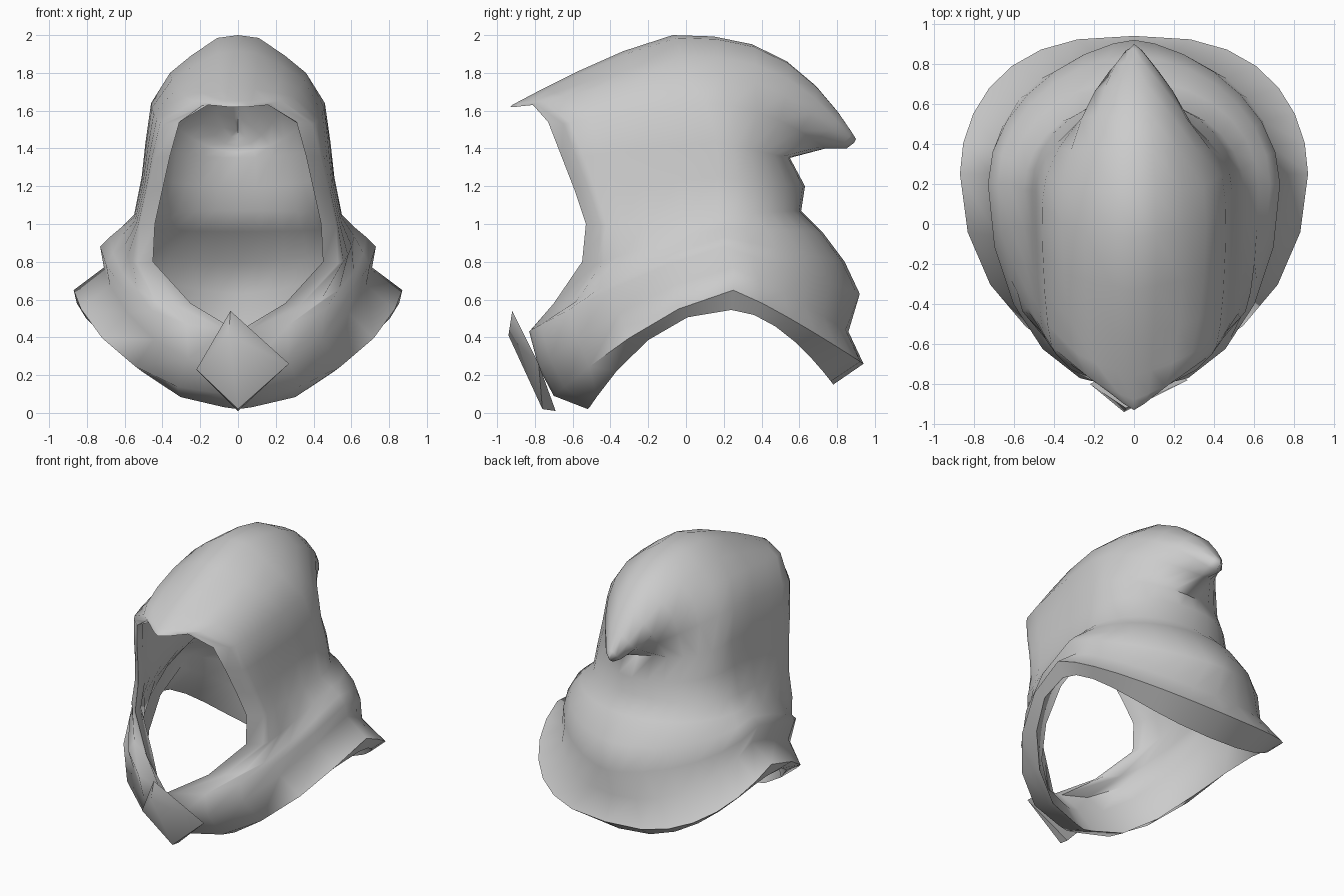
import bpy, bmesh
from math import sin, cos, pi

if "Cube" in bpy.data.objects:
    bpy.data.objects.remove(bpy.data.objects["Cube"])

cloth = bpy.data.materials.new("grey cloth")
cloth.diffuse_color = (0.6, 0.6, 0.6, 1)
cloth.use_nodes = True
cloth.node_tree.nodes["Principled BSDF"].inputs["Base Color"].default_value = cloth.diffuse_color


def finish(name, bm, angle):
    mesh = bpy.data.meshes.new(name)
    bm.to_mesh(mesh)
    bm.free()
    mesh.materials.append(cloth)
    ob = bpy.data.objects.new(name, mesh)
    bpy.context.collection.objects.link(ob)
    bpy.ops.object.select_all(action='DESELECT')
    ob.select_set(True)
    bpy.context.view_layer.objects.active = ob
    bpy.ops.object.shade_smooth_by_angle(angle=angle)
    return ob


# Hood levels, hem to crest: front point, widest side point, back (y, z), back taper, back drop
LEVELS = [
    ((0, -.52, .02), (.82, .24, .545), (.78, .15), .8, 1.8),  # turned-under hem
    ((0, -.70, .09), (.87, .25, .65), (.94, .26), .75, 1.15),  # hem edge
    ((0, -.78, .24), (.71, .25, .77), (.86, .43), .9, 1.1),
    ((0, -.83, .43), (.73, .20, .88), (.92, .63), 1.3, 1),    # shoulder
    ((.25, -.70, .58), (.68, .20, .93), (.84, .80), 1.1, 1),
    ((.45, -.55, .80), (.62, .20, .98), (.72, .96), 1, 1),
    ((.44, -.53, 1.0), (.55, .17, 1.05), (.61, 1.07), .9, 1),  # neck
    ((.40, -.59, 1.18), (.51, .17, 1.25), (.63, 1.20), 1, 1),
    ((.36, -.66, 1.36), (.49, .17, 1.43), (.55, 1.35), 1, 1),
    ((.31, -.73, 1.54), (.46, .10, 1.64), (.74, 1.40), 1.9, 2),
    ((.16, -.81, 1.63), (.36, .00, 1.80), (.85, 1.40), 1.3, 2.5),
    ((.10, -.86, 1.625), (.25, -.03, 1.89), (.89, 1.43), 1.2, 2.8),
    ((.05, -.90, 1.62), (.11, -.05, 1.985), (.90, 1.45), 1.1, 2.9),
    ((0, -.93, 1.62), (0, -.07, 2.0), (.90, 1.45), 1, 2.9),   # crest
]
FRONT, BACK = 5, 7


def level_points(f, s, b, taper, drop, rim=.08):
    pts = [f]
    # Bevelled rim beside the face opening
    if f[0] > .2:
        g = (f[0] + rim, f[1] + .08, f[2] - .01)
    else:
        g = (f[0] + (s[0] - f[0]) * .09, f[1] + .01, f[2] + .01)
    bend = 2.2 if f[2] < .05 else 1.45 if f[2] < .3 else 1.25
    for i in range(FRONT):
        a = i / FRONT * pi / 2
        k = cos(a)
        pts.append((g[0] + (s[0] - g[0]) * sin(a), s[1] + (g[1] - s[1]) * k,
                    s[2] + (g[2] - s[2]) * k ** bend))
    for i in range(BACK + 1):
        a = i / BACK * pi / 2
        k = sin(a)
        x = 0 if i == BACK else s[0] * cos(a) ** taper
        pts.append((x, s[1] + (b[0] - s[1]) * k, s[2] + (b[1] - s[2]) * k ** drop))
    return pts


def lining_level(i):
    # Inner layer: shares the hem and the face edge, sits inside the outer cloth elsewhere
    f, s, b, taper, drop = LEVELS[i]
    if i == 0:
        return LEVELS[0]
    if i == 2:
        f = (0, -.66, .24)
    upper = i > 8
    s = (max(0, s[0] - .07), s[1], s[2] - (.07 if upper else 0))
    b = (.47, 1.35 + .03 * (i - 8)) if upper else (b[0] - .10, b[1])
    return f, s, b, 1 if upper else taper, 2 if upper else drop, .01


def loft(bm, rows, flip):
    for side in (1, -1):
        grid = [[bm.verts.new((side * x, y, z)) for x, y, z in row] for row in rows]
        for lo, hi in zip(grid, grid[1:]):
            for i in range(FRONT + BACK + 1):
                quad = [lo[i], lo[i + 1], hi[i + 1], hi[i]]
                bm.faces.new(quad if (side > 0) != flip else quad[::-1])


# Hood and shoulder cape with an inner lining, both halves lofted through the levels
bm = bmesh.new()
loft(bm, [level_points(*lv) for lv in LEVELS], False)
loft(bm, [level_points(*lining_level(i)) for i in range(len(LEVELS)) if i != 1], True)
bmesh.ops.remove_doubles(bm, verts=bm.verts, dist=0.002)
finish("hood", bm, 1.4)

# Folded diamond clasp at the throat
bm = bmesh.new()
top, ridge, left, right, low, foot = [bm.verts.new(p) for p in (
    (-.04, -.92, .54), (-.05, -.94, .41), (-.22, -.80, .23),
    (.27, -.78, .26), (0, -.76, .02), (0, -.69, .01))]
for f in ((top, ridge, right), (ridge, low, right), (ridge, left, low), (top, left, ridge),
          (left, foot, low), (low, foot, right), (top, right, foot), (top, foot, left)):
    bm.faces.new(f)
bmesh.ops.recalc_face_normals(bm, faces=bm.faces)
finish("clasp", bm, 0.9)
